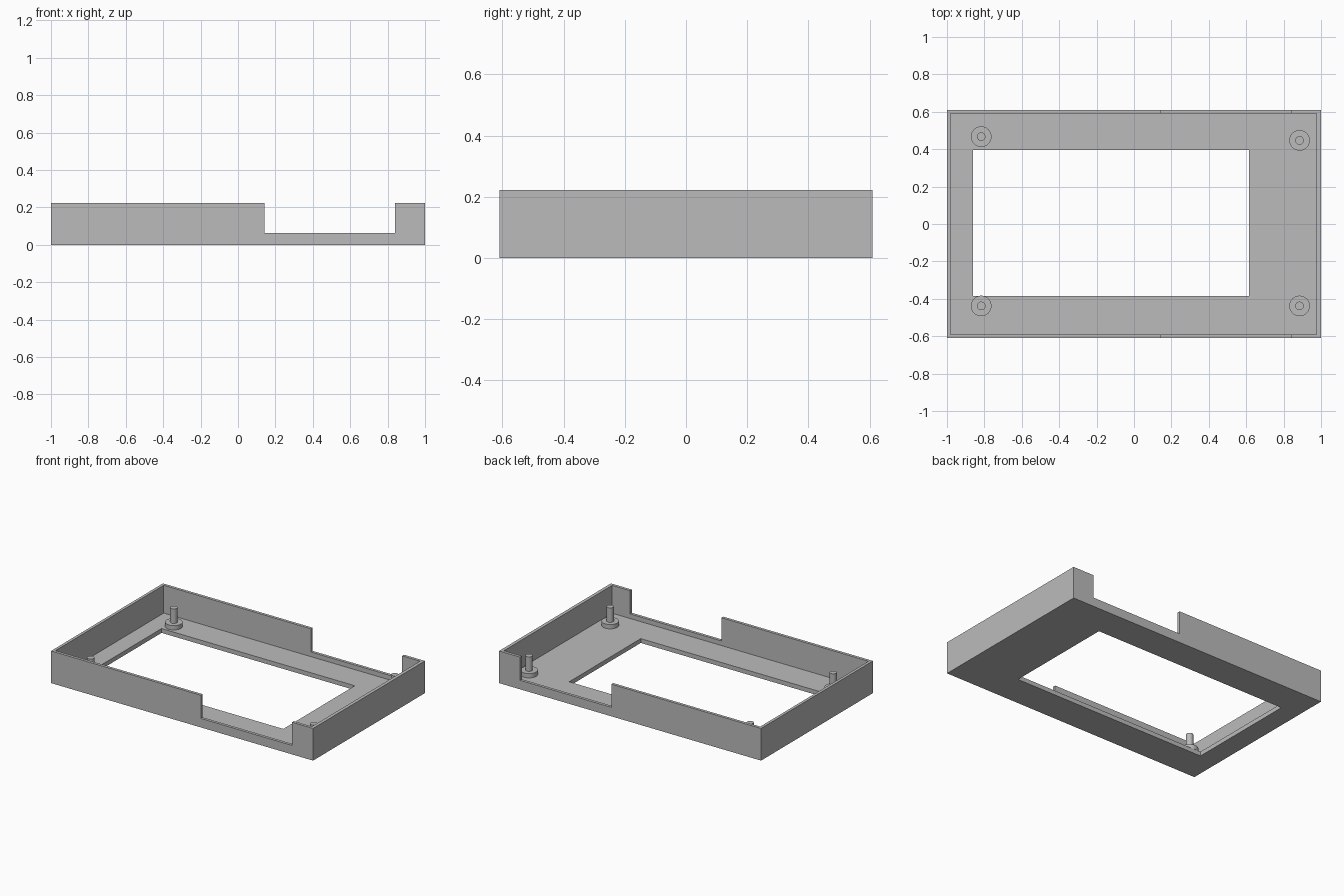
import bpy
import math

if "Cube" in bpy.data.objects:
    bpy.data.objects.remove(bpy.data.objects["Cube"], do_unlink=True)

FLOOR, NOTCH, HEIGHT = 0.03, 0.062, 0.222
BOSS_TOP, PIN_TOP = 0.06, 0.16

grey = bpy.data.materials.new("plain grey")
grey.use_nodes = True
grey.diffuse_color = (0.5, 0.5, 0.5, 1)
grey.node_tree.nodes["Principled BSDF"].inputs["Base Color"].default_value = grey.diffuse_color


def box(name, low, high):
    """Box spanning two opposite corners."""
    centre = [(a + b) / 2 for a, b in zip(low, high)]
    bpy.ops.mesh.primitive_cube_add(size=1, location=centre)
    obj = bpy.context.object
    obj.name = name
    obj.scale = [b - a for a, b in zip(low, high)]
    bpy.ops.object.transform_apply(location=True, rotation=False, scale=True)
    obj.data.materials.append(grey)
    return obj


def cut(target, low, high):
    """Remove a box-shaped volume from the target."""
    cutter = box("cutter", low, high)
    cutter.hide_render = True
    bpy.context.view_layer.objects.active = target
    mod = target.modifiers.new("cut", 'BOOLEAN')
    mod.operation = 'DIFFERENCE'
    mod.solver = 'EXACT'
    mod.object = cutter
    bpy.ops.object.modifier_apply(modifier=mod.name)
    bpy.data.objects.remove(cutter, do_unlink=True)


def cylinder(name, x, y, radius, bottom, top):
    bpy.ops.mesh.primitive_cylinder_add(vertices=32, radius=radius, depth=top - bottom,
                                        location=(x, y, (bottom + top) / 2))
    obj = bpy.context.object
    obj.name = name
    obj.data.materials.append(grey)
    bpy.ops.object.shade_smooth_by_angle(angle=math.radians(30))


# Open tray with a window in the floor and a notch through both long walls
tray = box("bezel_tray", (-1, -0.61, 0), (1, 0.61, HEIGHT))
cut(tray, (-0.98, -0.59, FLOOR), (0.977, 0.59, 1))
cut(tray, (-0.86, -0.385, -1), (0.615, 0.395, 1))
cut(tray, (0.143, -1, NOTCH), (0.84, 1, 1))

# Mounting bosses with locating pins
mounts = {"front_right": (-0.817, -0.438), "back_right": (-0.817, 0.467),
          "front_left": (0.885, -0.438), "back_left": (0.885, 0.447)}
for corner, (x, y) in mounts.items():
    cylinder(corner + "_boss", x, y, 0.055, FLOOR, BOSS_TOP)
    cylinder(corner + "_pin", x, y, 0.023, BOSS_TOP, PIN_TOP)
